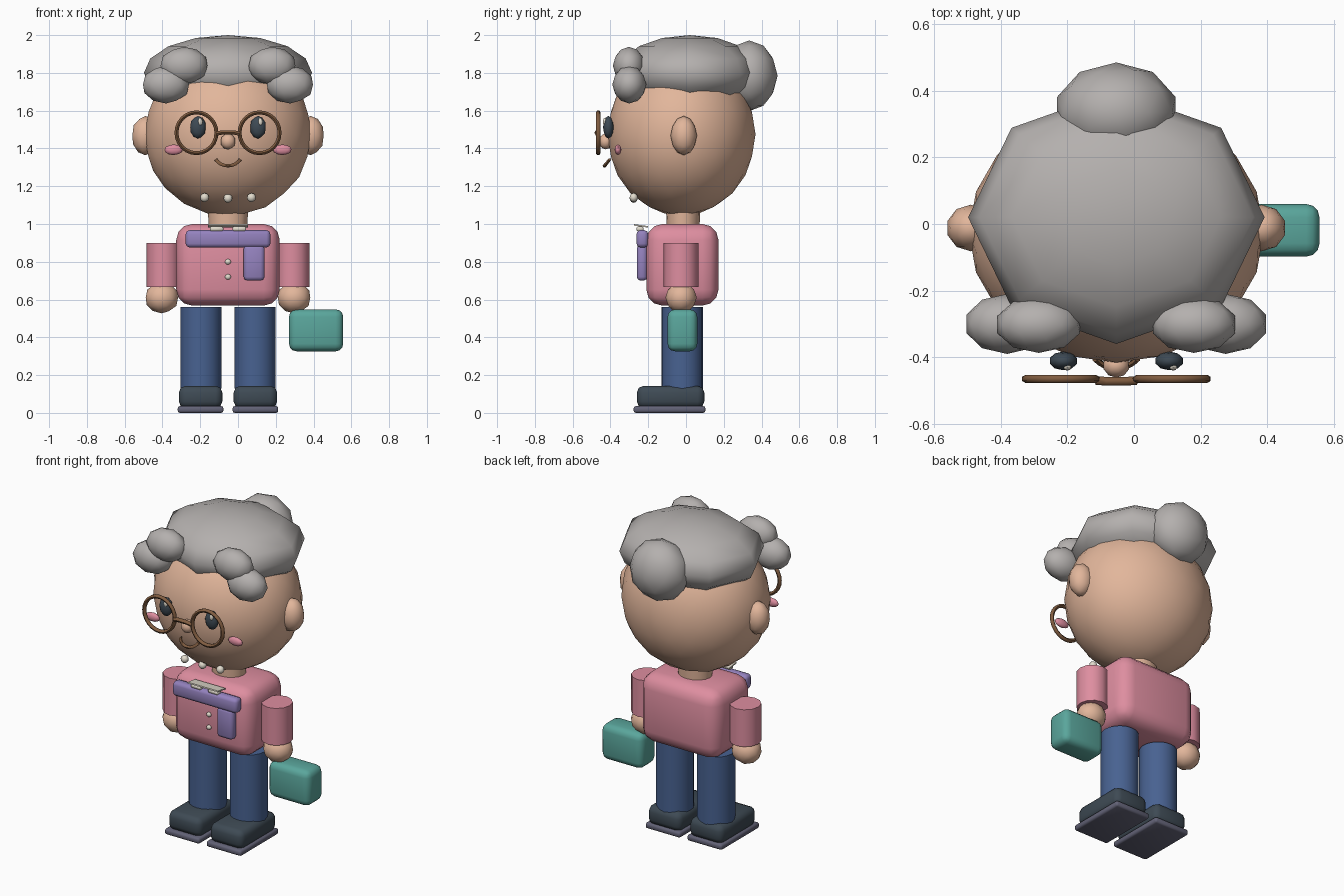
import bpy, bmesh, math
from mathutils import Vector, Matrix

if "Cube" in bpy.data.objects:
    bpy.data.objects.remove(bpy.data.objects["Cube"])

CX = -0.053  # symmetry line of the figure


def mat(name, r, g, b):
    lin = [((c / 255 + 0.055) / 1.055) ** 2.4 for c in (r, g, b)]
    m = bpy.data.materials.new(name)
    m.diffuse_color = (*lin, 1)
    m.use_nodes = True
    m.node_tree.nodes["Principled BSDF"].inputs["Base Color"].default_value = m.diffuse_color
    return m


SKIN = mat("skin", 226, 182, 155)
GREY = mat("grey_hair", 180, 176, 174)
PINK = mat("pink", 222, 142, 160)
PURPLE = mat("purple", 148, 130, 190)
TEAL = mat("teal", 90, 166, 156)
DENIM = mat("denim", 72, 98, 145)
DARK = mat("dark_slate", 62, 74, 84)
SOLE = mat("sole_grey", 98, 98, 118)
BROWN = mat("brown", 128, 92, 64)
CREAM = mat("cream", 226, 220, 206)


def finish(name, bm, material, angle=40):
    me = bpy.data.meshes.new(name)
    bmesh.ops.recalc_face_normals(bm, faces=bm.faces)
    bm.to_mesh(me)
    bm.free()
    ob = bpy.data.objects.new(name, me)
    bpy.context.collection.objects.link(ob)
    me.materials.append(material)
    bpy.ops.object.select_all(action='DESELECT')
    ob.select_set(True)
    bpy.context.view_layer.objects.active = ob
    bpy.ops.object.shade_smooth_by_angle(angle=math.radians(angle))
    return ob


def place(loc, scale):
    return Matrix.Translation(loc) @ Matrix.Diagonal((*scale, 1))


def ball(name, loc, radii, material, sub=2):
    bm = bmesh.new()
    bmesh.ops.create_icosphere(bm, subdivisions=sub, radius=1, matrix=place(loc, radii))
    return finish(name, bm, material)


def box(name, lo, hi, bevel, material, segs=2, tilt=0):
    bm = bmesh.new()
    size = [b - a for a, b in zip(lo, hi)]
    mid = Vector([(a + b) / 2 for a, b in zip(lo, hi)])
    bmesh.ops.create_cube(bm, size=1, matrix=Matrix.Diagonal((*size, 1)))
    if bevel:
        bmesh.ops.bevel(bm, geom=bm.edges[:], offset=bevel, segments=segs,
                        profile=0.5, affect='EDGES', clamp_overlap=True)
    bm.transform(Matrix.Translation(mid) @ Matrix.Rotation(tilt, 4, 'X'))
    return finish(name, bm, material, 50)


def tube(name, x, y, z0, z1, rx, ry, material, segs=20, flare=1.0):
    bm = bmesh.new()
    bmesh.ops.create_cone(bm, cap_ends=True, segments=segs, radius1=1, radius2=flare,
                          depth=1, matrix=place((x, y, (z0 + z1) / 2), (rx, ry, z1 - z0)))
    return finish(name, bm, material)


def wire(name, points, radius, material, closed=False, segs=6):
    """Round bar swept along points lying in a plane that faces the front."""
    bm = bmesh.new()
    pts = [Vector(p) for p in points]
    n, rings = len(pts), []
    for i, p in enumerate(pts):
        a = pts[i - 1] if closed or i else p
        b = pts[(i + 1) % n] if closed or i < n - 1 else p
        t = (b - a).normalized()
        u = Vector((0, 1, 0))
        v = t.cross(u).normalized()
        rings.append([bm.verts.new(p + radius * (math.cos(k * math.tau / segs) * u +
                                                 math.sin(k * math.tau / segs) * v))
                      for k in range(segs)])
    for i in range(n if closed else n - 1):
        r, s = rings[i], rings[(i + 1) % n]
        for k in range(segs):
            bm.faces.new((r[k], r[(k + 1) % segs], s[(k + 1) % segs], s[k]))
    if not closed:
        bm.faces.new(rings[0])
        bm.faces.new(rings[-1])
    return finish(name, bm, material, 60)


# Head and neck
ball("head", (CX, -0.024, 1.475), (0.443, 0.392, 0.432), SKIN, 3)
tube("neck", CX, -0.015, 0.95, 1.10, 0.10, 0.085, SKIN, 16, 1.08)
ball("nose", (CX, -0.425, 1.437), (0.04, 0.036, 0.042), SKIN)

# Hair cap: eight-sided flattened dome
bm = bmesh.new()
bmesh.ops.create_uvsphere(bm, u_segments=8, v_segments=8, radius=1,
                          matrix=place((CX, 0.02, 1.80), (0.445, 0.38, 0.20)))
finish("hair_cap", bm, GREY, 50)
ball("hair_bun", (CX, 0.335, 1.785), (0.187, 0.15, 0.187), GREY)

# Mirrored parts
for side, s in (("left", -1), ("right", 1)):
    def sx(d):
        return CX + s * d
    ball(side + "_upper_curl", (sx(0.233), -0.302, 1.838), (0.13, 0.085, 0.10), GREY)
    ball(side + "_lower_curl", (sx(0.328), -0.30, 1.738), (0.128, 0.09, 0.10), GREY)
    ball(side + "_ear", (sx(0.437), -0.012, 1.468), (0.073, 0.07, 0.104), SKIN)
    ball(side + "_eye", (sx(0.159), -0.411, 1.512), (0.043, 0.028, 0.06), DARK)
    ball(side + "_eye_glint", (sx(0.159) + 0.012, -0.43, 1.54), (0.012, 0.010, 0.022), CREAM)
    ball(side + "_cheek", (sx(0.288), -0.36, 1.393), (0.05, 0.018, 0.028), PINK)
    # Spectacle rim
    wire(side + "_glasses_rim",
         [(sx(0.167) + 0.106 * math.cos(a * math.tau / 24), -0.465,
           1.483 + 0.108 * math.sin(a * math.tau / 24)) for a in range(24)],
         0.012, BROWN, closed=True)
    # Arms and hands
    tube(side + "_sleeve", sx(0.342), -0.026, 0.667, 0.90, 0.09, 0.092, PINK, 12)
    ball(side + "_hand", (sx(0.350), -0.026, 0.61), (0.09, 0.083, 0.083), SKIN)
    # Legs and shoes
    lx = sx(0.143)
    tube(side + "_leg", lx, -0.02, 0.13, 0.56, 0.109, 0.109, DENIM, 20)
    fx = sx(0.145)
    box(side + "_shoe", (fx - 0.115, -0.26, 0.025), (fx + 0.115, 0.097, 0.143), 0.035, DARK)
    box(side + "_shoe_sole", (fx - 0.121, -0.277, 0.0), (fx + 0.121, 0.103, 0.036), 0.012, SOLE)

# Glasses bridge and smile
wire("glasses_bridge", [(CX - 0.062, -0.47, 1.478), (CX - 0.03, -0.472, 1.485),
                        (CX + 0.03, -0.472, 1.485), (CX + 0.062, -0.47, 1.478)], 0.013, BROWN)
wire("smile", [(CX + 0.07 * math.sin(a), -0.409 - 0.022 * math.cos(a * 1.5),
                1.343 - 0.035 * math.cos(a * 1.3))
               for a in [math.radians(-68 + 17 * i) for i in range(9)]], 0.010, BROWN)

# Necklace beads
for i, d in enumerate((-0.124, 0, 0.124)):
    ball("bead_%d" % i, (CX + d, -0.277, 1.14 - (0 if d else 0.004)), (0.024, 0.022, 0.024), CREAM)

# Torso, buttons, collar
box("torso", (CX - 0.274, -0.21, 0.568), (CX + 0.274, 0.172, 1.0), 0.085, PINK, 3)
for i, z in enumerate((0.80, 0.72)):
    ball("button_%d" % i, (CX, -0.213, z), (0.016, 0.012, 0.015), CREAM)
box("collar", (CX - 0.105, -0.275, 0.986), (CX + 0.105, -0.20, 0.994), 0, CREAM, 1, math.radians(-8))
for s in (-1, 1):
    box("collar_tip", (CX + s * 0.06 - 0.035, -0.262, 0.962),
        (CX + s * 0.06 + 0.035, -0.225, 0.986), 0.006, CREAM, 1)

# Scarf
box("scarf_band", (CX - 0.224, -0.262, 0.876), (CX + 0.224, -0.20, 0.967), 0.02, PURPLE)
box("scarf_tail", (0.03, -0.26, 0.70), (0.14, -0.205, 0.89), 0.02, PURPLE)

# Handbag
box("handbag", (0.27, -0.098, 0.326), (0.557, 0.06, 0.548), 0.04, TEAL, 3)
